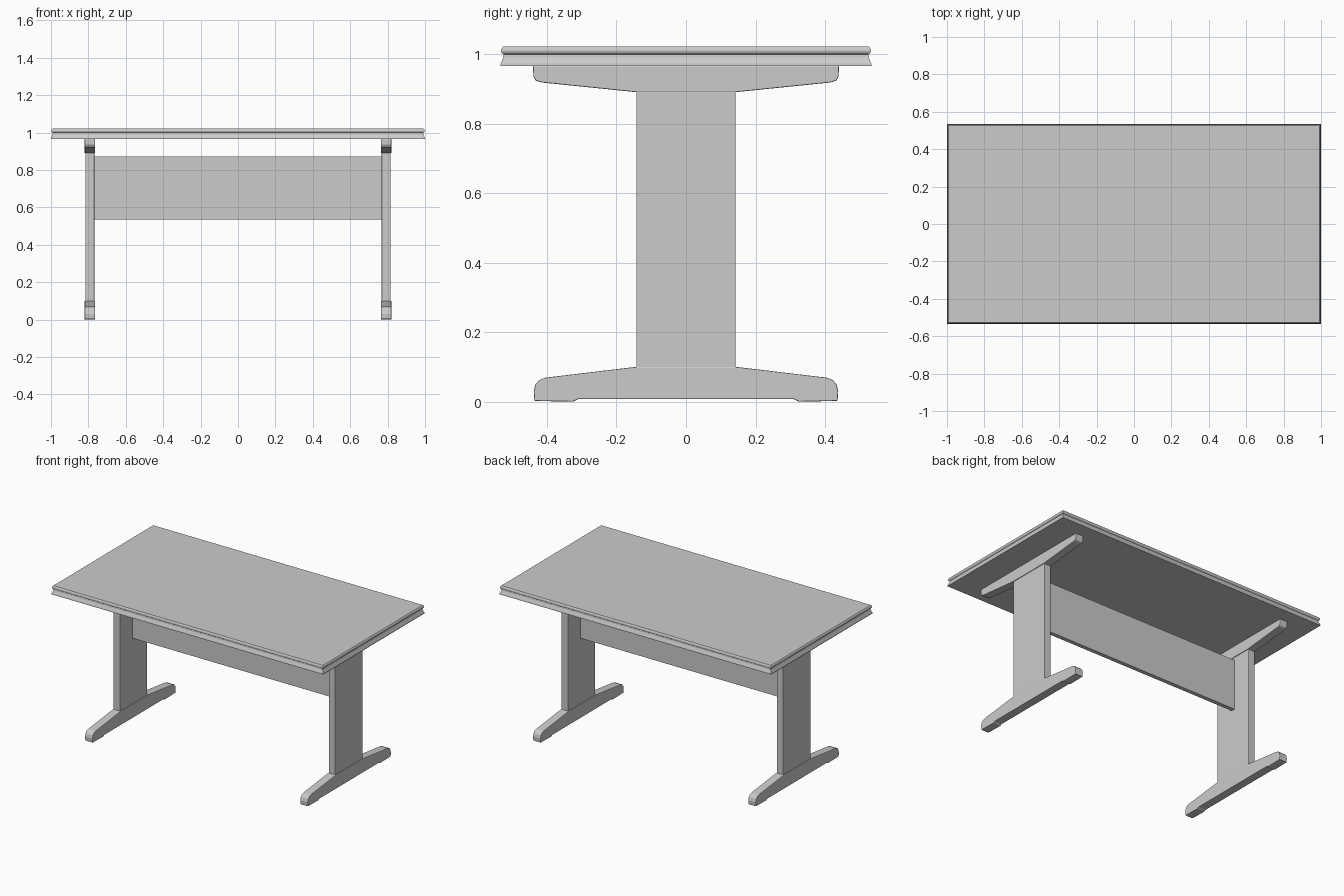
import bpy, bmesh

if "Cube" in bpy.data.objects:
    bpy.data.objects.remove(bpy.data.objects["Cube"])


def finish(name, bm, bevel=0.0):
    bmesh.ops.recalc_face_normals(bm, faces=bm.faces)
    me = bpy.data.meshes.new(name)
    bm.to_mesh(me)
    bm.free()
    ob = bpy.data.objects.new(name, me)
    bpy.context.collection.objects.link(ob)
    if bevel:
        mod = ob.modifiers.new("soft_edges", 'BEVEL')
        mod.width = bevel
        mod.segments = 2
        mod.limit_method = 'ANGLE'
    return ob


def box(name, x0, x1, y0, y1, z0, z1, bevel=0.0):
    bm = bmesh.new()
    bmesh.ops.create_cube(bm, size=1)
    for v in bm.verts:
        v.co = ((x0 + x1) / 2 + v.co.x * (x1 - x0),
                (y0 + y1) / 2 + v.co.y * (y1 - y0),
                (z0 + z1) / 2 + v.co.z * (z1 - z0))
    return finish(name, bm, bevel)


def beam(name, half, x, width, bevel):
    """Extrude a y/z outline, given as its +y half and mirrored, along x."""
    outline = half + [(-y, z) for y, z in reversed(half)]
    bm = bmesh.new()
    face = bm.faces.new([bm.verts.new((x - width / 2, y, z)) for y, z in outline])
    ext = bmesh.ops.extrude_face_region(bm, geom=[face])
    for v in ext["geom"]:
        if isinstance(v, bmesh.types.BMVert):
            v.co.x += width
    return finish(name, bm, bevel)


# Tabletop: rectangular rings following the moulded edge (inset, z)
edge = [(0, 0.965), (0.001, 0.972), (0.005, 0.981), (0.009, 0.990), (0.010, 0.999),
        (0.004, 1.003), (0.002, 1.008), (0.003, 1.015), (0.008, 1.021)]
bm = bmesh.new()
rings = []
for inset, z in edge:
    hx, hy = 1.0 - inset, 0.534 - inset
    rings.append([bm.verts.new((sx * hx, sy * hy, z))
                  for sx, sy in ((-1, -1), (1, -1), (1, 1), (-1, 1))])
for a, b in zip(rings, rings[1:]):
    for i in range(4):
        j = (i + 1) % 4
        bm.faces.new((a[i], a[j], b[j], b[i]))
bm.faces.new(rings[0])
bm.faces.new(rings[-1])
finish("tabletop", bm)

# Leg assemblies: foot, post and top support on each side
foot = [(0.31, 0.007), (0.325, 0.0), (0.436, 0.002), (0.438, 0.03), (0.433, 0.050),
        (0.422, 0.062), (0.405, 0.069), (0.17, 0.097), (0.143, 0.100)]
support = [(0.143, 0.890), (0.17, 0.893), (0.415, 0.918), (0.432, 0.923),
           (0.439, 0.935), (0.440, 0.966)]
for side, s in (("left", -1), ("right", 1)):
    x = s * 0.792
    beam(side + "_foot", foot, x, 0.056, 0.003)
    box(side + "_post", x - 0.024, x + 0.024, -0.143, 0.143, 0.095, 0.895, 0.003)
    beam(side + "_top_support", support, x, 0.056, 0.003)

# Stretcher panel between the posts
box("stretcher_panel", -0.77, 0.77, -0.014, 0.014, 0.535, 0.872, 0.002)
